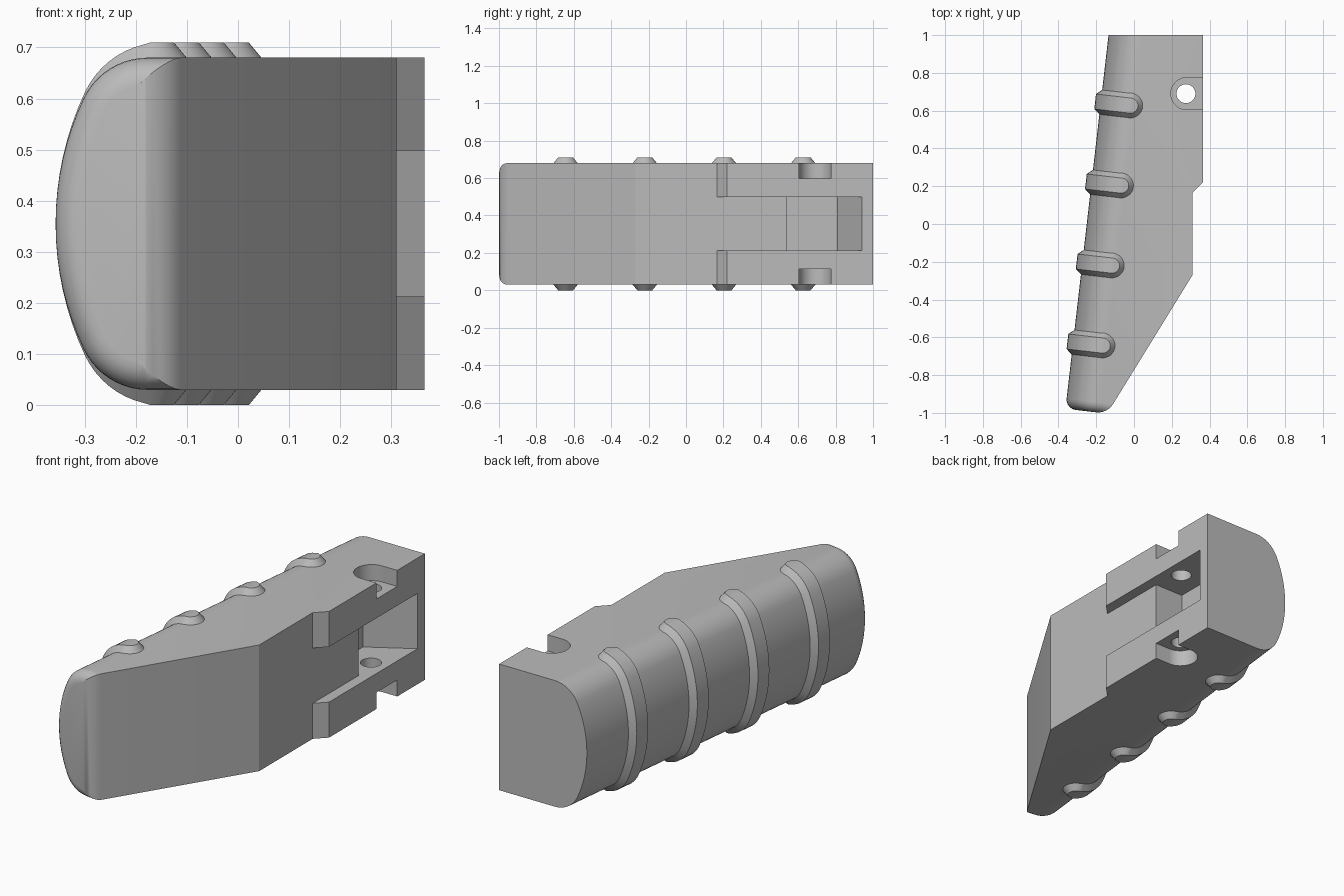
import bpy, bmesh
from math import sin, cos, asin, pi, radians
from mathutils import Vector

if "Cube" in bpy.data.objects:
    bpy.data.objects.remove(bpy.data.objects["Cube"])

grey = bpy.data.materials.new("grey plastic")
grey.use_nodes = True
grey.diffuse_color = (0.5, 0.5, 0.5, 1)
grey.node_tree.nodes["Principled BSDF"].inputs["Base Color"].default_value = (0.5, 0.5, 0.5, 1)

# Grip frame: along the tilted back, and inwards from it
BACK = Vector((-0.135, 1, 0))
ALONG = Vector((0.1154, 1, 0)).normalized()
INWARD = Vector((ALONG.y, -ALONG.x, 0))
MID_Z, HALF = 0.355, 0.325
BIG_R, CORNER_R = 0.573, 0.14


def grip_point(u, v, z):
    return BACK + INWARD * u + ALONG * v + Vector((0, 0, MID_Z + z))


def make_object(name, bm):
    bmesh.ops.recalc_face_normals(bm, faces=bm.faces)
    mesh = bpy.data.meshes.new(name)
    bm.to_mesh(mesh)
    bm.free()
    mesh.materials.append(grey)
    obj = bpy.data.objects.new(name, mesh)
    bpy.context.collection.objects.link(obj)
    return obj


def prism(name, base, shift):
    bm = bmesh.new()
    face = bm.faces.new([bm.verts.new(p) for p in base])
    top = bmesh.ops.extrude_face_region(bm, geom=[face])
    moved = [e for e in top["geom"] if isinstance(e, bmesh.types.BMVert)]
    bmesh.ops.translate(bm, verts=moved, vec=shift)
    return make_object(name, bm)


def flat_prism(name, outline, z0, z1):
    return prism(name, [Vector((x, y, z0)) for x, y in outline], Vector((0, 0, z1 - z0)))


def circle(x, y, r, start=0.0, end=2 * pi, n=32):
    return [(x + r * cos(start + (end - start) * i / n),
             y + r * sin(start + (end - start) * i / n)) for i in range(n + 1)]


def boolean(obj, tool, operation):
    mod = obj.modifiers.new("cut", "BOOLEAN")
    mod.operation, mod.object, mod.solver = operation, tool, "EXACT"
    activate(obj)
    bpy.ops.object.modifier_apply(modifier=mod.name)
    bpy.data.objects.remove(tool)


def activate(obj):
    bpy.ops.object.select_all(action="DESELECT")
    obj.select_set(True)
    bpy.context.view_layer.objects.active = obj


def smooth(obj):
    activate(obj)
    bpy.ops.object.shade_smooth_by_angle(angle=radians(30))


def back_profile():
    """Rounded back: (u, z, normal angle) from the top edge to the bottom edge."""
    join = asin(0.245 / BIG_R)
    cu, cz = BIG_R - (BIG_R - CORNER_R) * cos(join), HALF - CORNER_R
    corner = [join + (pi / 2 - join) * i / 10 for i in range(10, 0, -1)]
    top = [(cu - CORNER_R * cos(a), cz + CORNER_R * sin(a), a) for a in corner]
    arc = [join * (1 - i / 8) for i in range(17)]
    middle = [(BIG_R * (1 - cos(a)), BIG_R * sin(a), a) for a in arc]
    return top + middle + [(u, -z, -a) for u, z, a in reversed(top)]


profile = back_profile()

# Grip body: side outline intersected with the rounded section
outline = [(-0.135, 1), (0.365, 1), (0.365, 0.22), (0.31, 0.165), (0.31, -0.27),
           (-0.142, -1.004), (-0.363, -0.978)]
body = flat_prism("grip_body", outline, -0.1, 0.9)
section = [(u, z) for u, z, a in profile] + [(1.2, -HALF), (1.2, HALF)]
section_tool = prism("section_tool", [grip_point(u, -2.5, z) for u, z in section], ALONG * 3)
boolean(body, section_tool, "INTERSECT")

# Round the rim of the butt end
bm = bmesh.new()
bm.from_mesh(body.data)
bmesh.ops.remove_doubles(bm, verts=bm.verts, dist=0.0005)
butt = {f for f in bm.faces if f.normal.dot(ALONG) < -0.98}
rim = [e for e in bm.edges if len(butt.intersection(e.link_faces)) == 1]
bmesh.ops.bevel(bm, geom=rim, offset=0.055, segments=6, profile=0.5,
                affect="EDGES", clamp_overlap=False)
bm.to_mesh(body.data)
bm.free()

# Mounting slot with a deep pocket and a sloped end
slot = [(0.31, 0.1), (0.31, 0.54), (0.145, 0.54), (0.145, 0.81), (0.365, 0.94),
        (0.5, 0.94), (0.5, 0.1)]
boolean(body, flat_prism("slot_tool", slot, 0.213, 0.498), "DIFFERENCE")

# Open screw recesses on both sides, and the screw hole
recess = circle(0.28, 0.69, 0.085, pi / 2, 3 * pi / 2) + [(0.5, 0.605), (0.5, 0.775)]
for z0, z1 in ((-0.1, 0.115), (0.597, 0.9)):
    boolean(body, flat_prism("recess_tool", recess, z0, z1), "DIFFERENCE")
boolean(body, flat_prism("hole_tool", circle(0.275, 0.69, 0.05)[:-1], -0.1, 0.9), "DIFFERENCE")
smooth(body)


# Finger ribs: bevelled bands around the back with round ends
def rib(name, v):
    end_u, wide, narrow, height, sunk = 0.158, 0.07, 0.04, 0.03, -0.006
    fan = [pi / 2 * i / 10 for i in range(10, -1, -1)]
    path = [(end_u, HALF, pi / 2, f) for f in fan]
    path += [(u, z, a, 0) for u, z, a in profile if u < end_u - 0.005]
    path += [(end_u, -HALF, -pi / 2, f) for f in reversed(fan)]
    bm = bmesh.new()
    rings = []
    for u, z, a, f in path:
        ring = []
        for side, r, h in ((1, wide, sunk), (1, narrow, height), (-1, narrow, height), (-1, wide, sunk)):
            p = grip_point(u - h * cos(a) + r * sin(f), v + side * r * cos(f), z + h * sin(a))
            ring.append(bm.verts.new(p))
        rings.append(ring)
    for r0, r1 in zip(rings, rings[1:]):
        for i in range(4):
            j = (i + 1) % 4
            bm.faces.new((r0[i], r0[j], r1[j], r1[i]))
    bmesh.ops.remove_doubles(bm, verts=bm.verts, dist=0.0001)
    smooth(make_object(name, bm))


for i in range(4):
    rib(f"finger_rib_{i + 1}", (0.645 - 0.4235 * i - 1) / ALONG.y)
